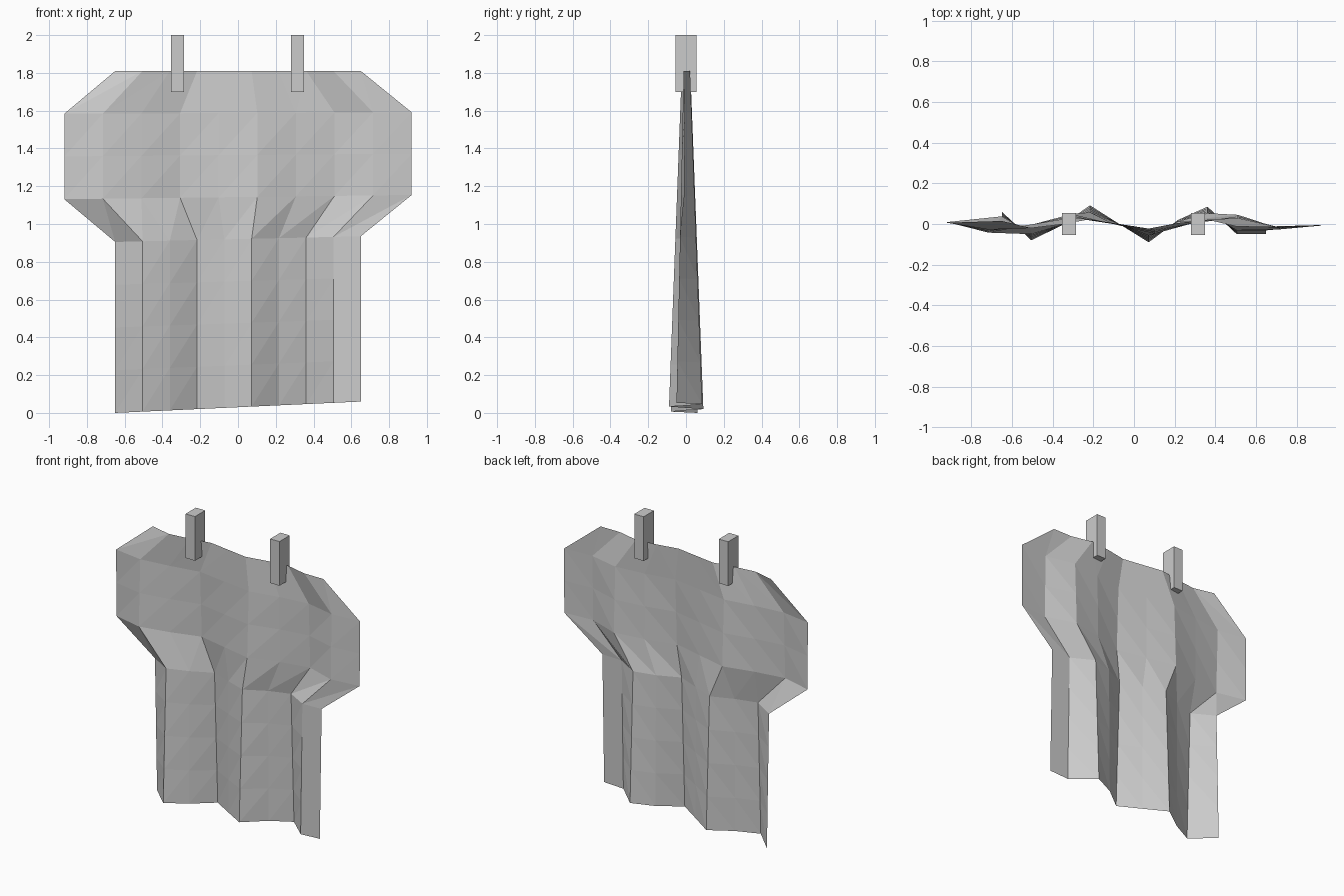
import bpy
import bmesh

cube = bpy.data.objects.get("Cube")
if cube:
    bpy.data.objects.remove(cube, do_unlink=True)


def material(name, rgb):
    mat = bpy.data.materials.new(name)
    mat.use_nodes = True
    mat.diffuse_color = (*rgb, 1)
    mat.node_tree.nodes["Principled BSDF"].inputs["Base Color"].default_value = (*rgb, 1)
    return mat


grey = material("light grey", (0.6, 0.6, 0.6))


def add_object(name, bm):
    mesh = bpy.data.meshes.new(name)
    bm.to_mesh(mesh)
    bm.free()
    mesh.materials.append(grey)
    obj = bpy.data.objects.new(name, mesh)
    bpy.context.collection.objects.link(obj)
    return obj


# Hanging cloth: pleats are deepest at the hem and fade towards the top
HALF_WIDTH, HEIGHT, HEM_RISE, ROWS = 0.65, 1.81, 0.06, 8
FLARE = 1.415                       # widening of the sleeve rows
SLEEVE_ROWS = (5, 6, 7)
pleats = [0.06, -0.08, -0.01, 0.092, 0.0, -0.09, 0.02, 0.085, -0.05, -0.05]
last = len(pleats) - 1

bm = bmesh.new()
grid = []
for row in range(ROWS + 1):
    t = row / ROWS
    flared = row in SLEEVE_ROWS
    line = []
    for col, depth in enumerate(pleats):
        u = col / last
        x = HALF_WIDTH * (2 * u - 1) * (FLARE if flared else 1)
        y = depth * (1 - 0.75 * t)
        if flared and col in (0, last):
            y *= 0.3                # sleeve ends lie almost flat
        z = HEM_RISE * u * (1 - t) + HEIGHT * t
        line.append(bm.verts.new((x, y, z)))
    grid.append(line)

for low, high in zip(grid, grid[1:]):
    for c in range(last):
        bm.faces.new((low[c], low[c + 1], high[c + 1]))
        bm.faces.new((low[c], high[c + 1], high[c]))
add_object("cloth", bm)

# Two pegs gripping the top edge
for name, x in (("right_peg", -0.32), ("left_peg", 0.315)):
    bm = bmesh.new()
    bmesh.ops.create_cube(bm, size=1)
    bmesh.ops.scale(bm, vec=(0.07, 0.11, 0.3), verts=bm.verts)
    peg = add_object(name, bm)
    peg.location = (x, 0, 1.85)
